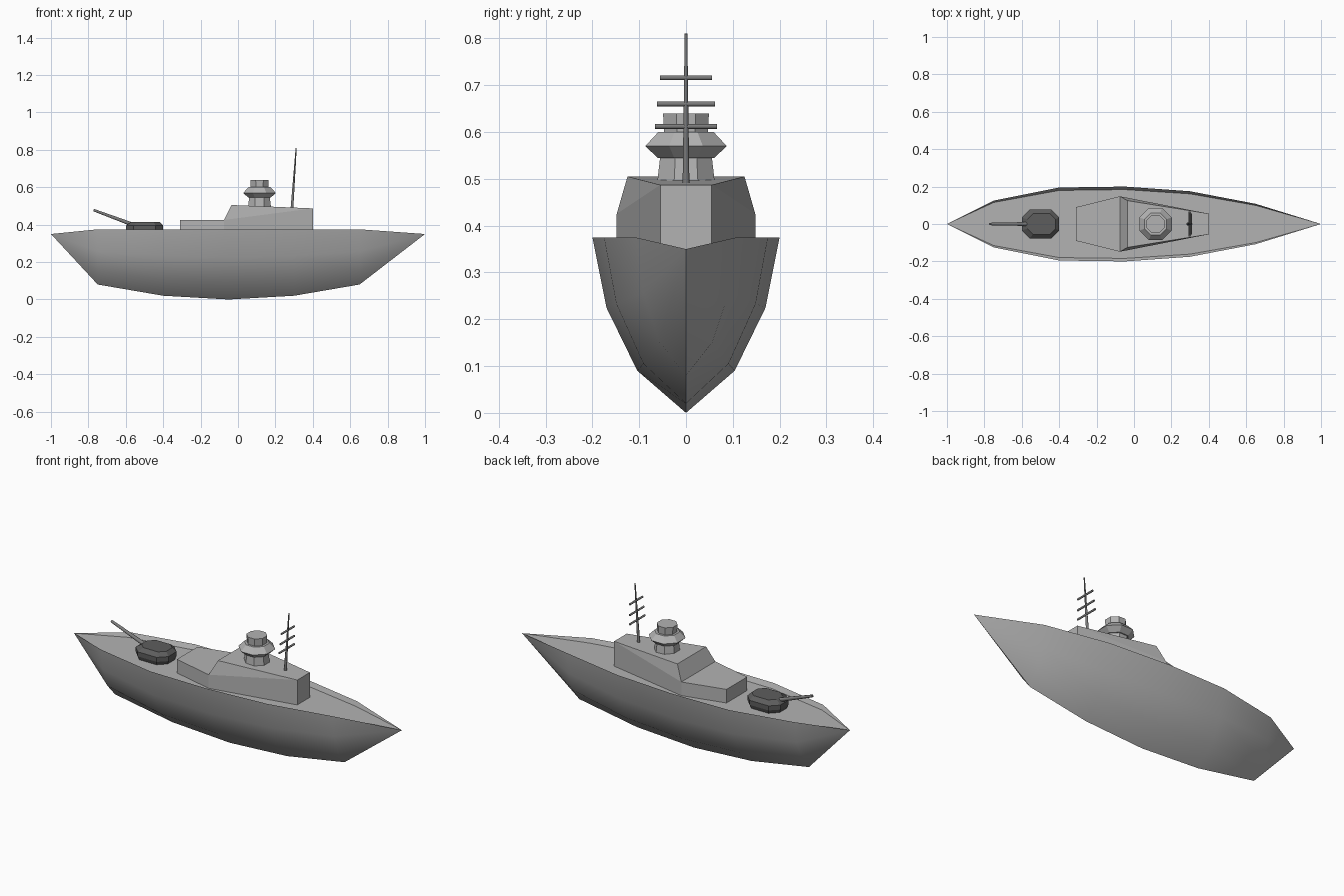
import bpy
import bmesh
import math
from mathutils import Vector

if "Cube" in bpy.data.objects:
    bpy.data.objects.remove(bpy.data.objects["Cube"])


def material(name, value):
    m = bpy.data.materials.new(name)
    m.use_nodes = True
    color = (value, value, value, 1)
    m.diffuse_color = color
    m.node_tree.nodes["Principled BSDF"].inputs["Base Color"].default_value = color
    return m


ship_grey = material("ship grey", 0.45)
mast_grey = material("mast grey", 0.2)
turret_grey = material("turret dark grey", 0.11)


def finish(name, bm, mat, smooth=None):
    bmesh.ops.remove_doubles(bm, verts=bm.verts, dist=1e-5)
    bmesh.ops.recalc_face_normals(bm, faces=bm.faces)
    me = bpy.data.meshes.new(name)
    bm.to_mesh(me)
    bm.free()
    me.materials.append(mat)
    ob = bpy.data.objects.new(name, me)
    bpy.context.collection.objects.link(ob)
    if smooth:
        bpy.ops.object.select_all(action='DESELECT')
        ob.select_set(True)
        bpy.context.view_layer.objects.active = ob
        bpy.ops.object.shade_smooth_by_angle(angle=math.radians(smooth))
    return ob


def loft(name, rings, mat, smooth=None, caps=True):
    """Skin closed rings of equal length."""
    bm = bmesh.new()
    rows = [[bm.verts.new(p) for p in ring] for ring in rings]
    n = len(rows[0])
    for a, b in zip(rows, rows[1:]):
        for i in range(n):
            j = (i + 1) % n
            bm.faces.new((a[i], a[j], b[j], b[i]))
    if caps:
        bm.faces.new(rows[0])
        bm.faces.new(rows[-1])
    return finish(name, bm, mat, smooth)


def rod(name, start, end, r1, r2, mat, sides=8):
    start, end = Vector(start), Vector(end)
    turn = (end - start).to_track_quat('Z', 'Y')
    rings = []
    for centre, r in ((start, r1), (end, r2)):
        angles = [math.tau * (i + 0.5) / sides for i in range(sides)]
        rings.append([centre + turn @ Vector((r * math.cos(a), r * math.sin(a), 0))
                      for a in angles])
    return loft(name, rings, mat, 50)


# Hull: pointed at both ends, with a low sloped bulwark around a flat deck
TIP, DECK, RIM = 1.0, 0.35, 0.375
stations = [(-0.75, 0.125, 0.08), (-0.4, 0.195, 0.02), (-0.05, 0.2, 0),
            (0.3, 0.175, 0.02), (0.65, 0.108, 0.08)]
section = [(0.52, 0.24), (0.85, 0.6), (1, 1)]
rings = [[(-TIP, 0, DECK)] * 9]
for x, w, keel in stations:
    half = [(w * f, keel + (RIM - keel) * t) for f, t in section]
    half.append((w * 0.92, DECK))
    ring = [(x, 0, keel)] + [(x, y, z) for y, z in half]
    ring += [(x, -y, z) for y, z in reversed(half)]
    rings.append(ring)
rings.append([(TIP, 0, DECK)] * 9)

bm = bmesh.new()
rows = [[bm.verts.new(p) for p in ring] for ring in rings]
for a, b in zip(rows, rows[1:]):
    for i in range(9):
        j = (i + 1) % 9
        corners = [a[i], a[j], b[j], b[i]]
        if a is rows[0]:
            corners = [a[0], b[j], b[i]]
        elif b is rows[-1]:
            corners = [a[i], a[j], b[0]]
        bm.faces.new(corners)
finish("hull", bm, ship_grey, 32)

# Superstructure: low forward house rising to a tapering main house
side = [(-0.31, 0.09, DECK), (-0.31, 0.09, 0.425), (-0.075, 0.148, 0.425),
        (-0.035, 0.125, 0.505), (0.4, 0.055, 0.487), (0.4, 0.055, DECK),
        (-0.075, 0.148, DECK)]
bm = bmesh.new()
left = [bm.verts.new(p) for p in side]
right = [bm.verts.new((x, -y, z)) for x, y, z in side]
for s in (left, right):
    bm.faces.new((s[0], s[1], s[2], s[6]))
    bm.faces.new((s[2], s[3], s[4]))
    bm.faces.new((s[2], s[4], s[5], s[6]))
for i in range(7):
    j = (i + 1) % 7
    bm.faces.new((left[i], left[j], right[j], right[i]))
finish("superstructure", bm, ship_grey)

# Octagonal funnel tower with a flared collar
funnel_profile = [(0.068, 0.48), (0.06, 0.545), (0.066, 0.545), (0.094, 0.57),
                  (0.064, 0.6), (0.051, 0.6), (0.053, 0.64)]
rings = []
for r, z in funnel_profile:
    angles = [math.tau * (i + 0.5) / 8 for i in range(8)]
    rings.append([(0.115 + r * math.cos(a), r * math.sin(a), z) for a in angles])
loft("funnel_tower", rings, ship_grey)

# Raked mast with three crossbars
foot, top = Vector((0.288, 0, 0.48)), Vector((0.311, 0, 0.81))
rod("mast", foot, top, 0.008, 0.003, mast_grey)
for i, (z, w) in enumerate([(0.612, 0.066), (0.66, 0.062), (0.716, 0.056)]):
    c = foot.lerp(top, (z - foot.z) / (top.z - foot.z))
    rod(f"mast_crossbar_{i + 1}", (c.x, -w, z), (c.x, w, z), 0.0055, 0.0055, mast_grey)


# Gun turret: chamfered box with a bevelled roof
def chamfered(x, hx, hy, c, z):
    quarter = [(hx, hy - c), (hx - c, hy)]
    pts = quarter + [(-a, b) for a, b in reversed(quarter)]
    pts += [(-a, -b) for a, b in pts]
    return [(x + a, b, z) for a, b in pts]


loft("gun_turret", [chamfered(-0.5, 0.092, 0.07, 0.04, DECK),
                    chamfered(-0.5, 0.1, 0.077, 0.042, 0.37),
                    chamfered(-0.5, 0.1, 0.077, 0.042, 0.395),
                    chamfered(-0.495, 0.075, 0.055, 0.03, 0.415)], turret_grey)

# Elevated gun barrel
rod("gun_barrel", (-0.53, 0, 0.388), (-0.772, 0, 0.478), 0.012, 0.007, mast_grey)
